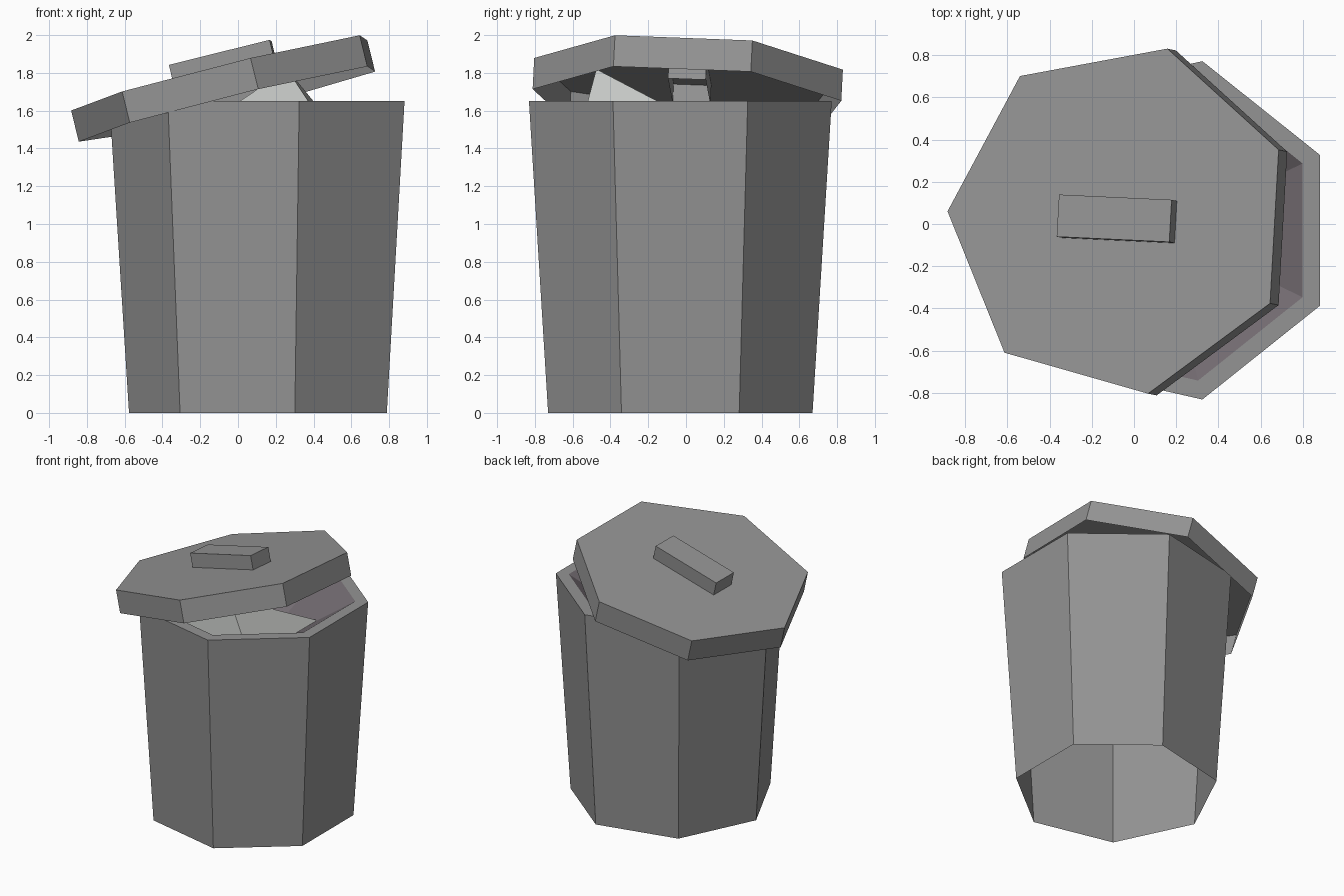
import bpy, bmesh, math
from mathutils import Vector, Matrix

if "Cube" in bpy.data.objects:
    bpy.data.objects.remove(bpy.data.objects["Cube"])

SIDES = 7


def material(name, rgb):
    m = bpy.data.materials.new(name)
    m.diffuse_color = (*rgb, 1)
    m.use_nodes = True
    m.node_tree.nodes["Principled BSDF"].inputs["Base Color"].default_value = m.diffuse_color
    return m


grey = material("metal_grey", (0.295, 0.295, 0.295))
purple = material("liner_purple_grey", (0.17, 0.148, 0.165))
pale = material("pale_paper", (0.56, 0.575, 0.555))


def make_object(name, bm, mat, matrix):
    bm.transform(matrix)
    me = bpy.data.meshes.new(name)
    bm.to_mesh(me)
    bm.free()
    me.materials.append(mat)
    ob = bpy.data.objects.new(name, me)
    bpy.context.collection.objects.link(ob)
    return ob


def stacked(name, rings, mat, matrix, cap_end=False):
    """Seven-sided shell through (radius, z) rings, optionally capped at the last."""
    bm = bmesh.new()
    loops = []
    for r, z in rings:
        angles = [2 * math.pi * (k + 0.5) / SIDES for k in range(SIDES)]
        loops.append([bm.verts.new((r * math.cos(a), r * math.sin(a), z)) for a in angles])
    for low, high in zip(loops, loops[1:]):
        for i in range(SIDES):
            j = (i + 1) % SIDES
            bm.faces.new((low[i], low[j], high[j], high[i]))
    if cap_end:
        bm.faces.new(loops[-1])
    return make_object(name, bm, mat, matrix)


def box(name, size, mat, matrix, open_bottom=False):
    bm = bmesh.new()
    bmesh.ops.create_cube(bm, size=1, matrix=Matrix.Diagonal((*size, 1)))
    if open_bottom:
        bm.normal_update()
        bottom = [f for f in bm.faces if f.normal.z < -0.9]
        bmesh.ops.delete(bm, geom=bottom, context='FACES')
    return make_object(name, bm, mat, matrix)


def frame(origin, x, y, z):
    m = Matrix((x, y, z)).transposed().to_4x4()
    m.translation = origin
    return m


# Can: tapered wall, open underneath, with a flat rim
can_at = Matrix.Translation((0.141, -0.03, 0))
stacked("can_body", [(0.718, 0), (0.822, 1.65), (0.73, 1.65)], grey, can_at)

# Liner: shallow sagging bowl hung from the rim
stacked("liner", [(0.73, 1.65), (0.30, 1.38)], purple, can_at, cap_end=True)

# Tilted lid: flat top with a straight skirt, open underneath
normal = Vector((-0.246, 0.0516, 1)).normalized()
along = Vector((0.816, -0.038, 0.203))
along = (along - normal * along.dot(normal)).normalized()
lid_at = frame(Vector((-0.069, 0.022, 1.803)), along, normal.cross(along), normal)
stacked("lid", [(0.84, -0.17), (0.84, 0)], grey, lid_at, cap_end=True)

# Handle: hollow block passing through the lid
box("lid_handle", (0.55, 0.20, 0.21), grey, lid_at, open_bottom=True)

# Paper block leaning inside, one corner showing under the lid
down = Vector((0.537, -0.216, -0.815)).normalized()
side = Vector((0.356, 0.827, -0.433)).normalized()
out = down.cross(side).normalized()
size = (0.3, 0.8, 0.5)
corner = Vector((0.26, -0.475, 1.82))
centre = corner + down * size[0] / 2 + side * size[1] / 2 - out * size[2] / 2
box("paper_block", size, pale, frame(centre, down, side, out))
